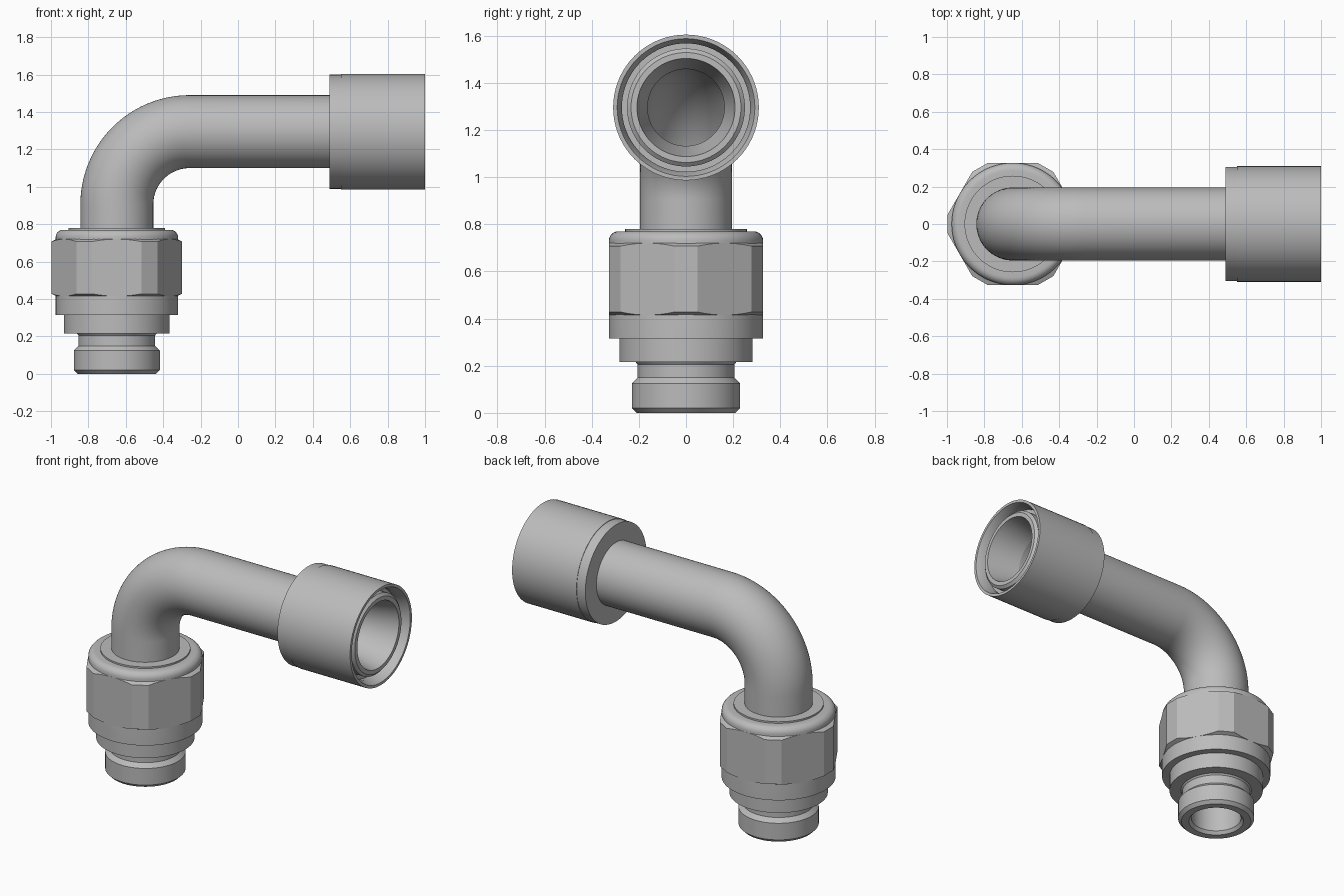
import bpy, bmesh
from math import sin, cos, pi, acos, radians
from mathutils import Vector, Matrix

if "Cube" in bpy.data.objects:
    bpy.data.objects.remove(bpy.data.objects["Cube"])

AX = -0.648      # x of the vertical axis
TOP = 1.295      # z of the horizontal axis
BEND = 0.39      # bend radius of the pipe
SEG = 72

metal = bpy.data.materials.new("light_grey_metal")
metal.diffuse_color = (0.5, 0.5, 0.5, 1)
metal.use_nodes = True
metal.node_tree.nodes["Principled BSDF"].inputs["Base Color"].default_value = metal.diffuse_color


def loft(name, rings, matrix=Matrix(), angle=28):
    """Skin a closed loop of closed rings."""
    bm = bmesh.new()
    loops = [[bm.verts.new(p) for p in ring] for ring in rings]
    n = len(loops[0])
    for k, a in enumerate(loops):
        b = loops[(k + 1) % len(loops)]
        for i in range(n):
            j = (i + 1) % n
            bm.faces.new((a[i], a[j], b[j], b[i]))
    bmesh.ops.recalc_face_normals(bm, faces=bm.faces)
    mesh = bpy.data.meshes.new(name)
    bm.to_mesh(mesh)
    bm.free()
    mesh.materials.append(metal)
    mesh.transform(matrix)
    ob = bpy.data.objects.new(name, mesh)
    bpy.context.collection.objects.link(ob)
    bpy.ops.object.select_all(action='DESELECT')
    ob.select_set(True)
    bpy.context.view_layer.objects.active = ob
    bpy.ops.object.shade_smooth_by_angle(angle=radians(angle))
    return ob


def lathe(name, profile, matrix):
    """Revolve a closed (radius, height) profile about z."""
    turn = [2 * pi * i / SEG for i in range(SEG)]
    return loft(name, [[(r * cos(t), r * sin(t), z) for t in turn]
                       for r, z in profile], matrix)


vertical = Matrix.Translation((AX, 0, 0))
horizontal = Matrix.Translation((0, 0, TOP)) @ Matrix.Rotation(pi / 2, 4, 'Y')

# Threaded spigot, flange, collar and rounded nut top
rounded = [(0.287 + 0.04 * cos(a), 0.73 + 0.04 * sin(a))
           for a in [pi / 2 * i / 6 for i in range(7)]]
lathe("fitting_body", [
    (0.15, 0.02), (0.165, 0), (0.21, 0), (0.23, 0.02), (0.23, 0.125),
    (0.205, 0.15), (0.205, 0.205), (0.213, 0.215), (0.282, 0.215),
    (0.282, 0.315), (0.327, 0.315)] + rounded + [
    (0.258, 0.77), (0.258, 0.78), (0.18, 0.78), (0.18, 0.70), (0.15, 0.70)],
    vertical)

# Hexagonal nut with turned corners and chamfered ends
FLAT, CORNER = 0.327, 0.353
half = acos(FLAT / CORNER)
outline = []
for k in range(6):
    for i in range(9):
        d = half * (i / 4 - 1)
        outline.append((radians(30 + 60 * k) + d, FLAT / cos(d)))


def nut_ring(z, slope=0, radius=None):
    return [((radius or r) * cos(t), (radius or r) * sin(t),
             z + slope * (r - FLAT)) for t, r in outline]


loft("hex_nut", [nut_ring(0.415, radius=0.31), nut_ring(0.415, radius=FLAT - 0.001),
                 nut_ring(0.415, 0.5), nut_ring(0.72, -0.5),
                 nut_ring(0.72, radius=FLAT - 0.001), nut_ring(0.72, radius=0.31)],
     vertical, 20)

# Bent hollow pipe: stations of (centre, direction across the bend)
stations = [(Vector((AX, 0, 0.70)), 0)]
for i in range(25):
    a = pi / 2 * i / 24
    stations.append((Vector((AX + BEND - BEND * cos(a), 0,
                             TOP - BEND + BEND * sin(a))), a))
stations.append((Vector((0.77, 0, TOP)), pi / 2))


def pipe_ring(centre, a, r):
    across = Vector((-cos(a), 0, sin(a)))
    side = Vector((0, 1, 0))
    return [centre + r * (cos(t) * across + sin(t) * side)
            for t in [2 * pi * i / SEG for i in range(SEG)]]


loft("elbow_pipe", [pipe_ring(c, a, 0.195) for c, a in stations] +
     [pipe_ring(c, a, 0.163) for c, a in reversed(stations)])

# Socket sleeve with recessed inner seat and tapered bore
lathe("socket", [
    (0.18, 0.49), (0.306, 0.49), (0.306, 0.55), (0.309, 0.55), (0.309, 1.0),
    (0.292, 1.0), (0.272, 0.95), (0.272, 0.92), (0.25, 0.92), (0.25, 0.965),
    (0.233, 0.98), (0.208, 0.98), (0.163, 0.77), (0.18, 0.77)], horizontal)
